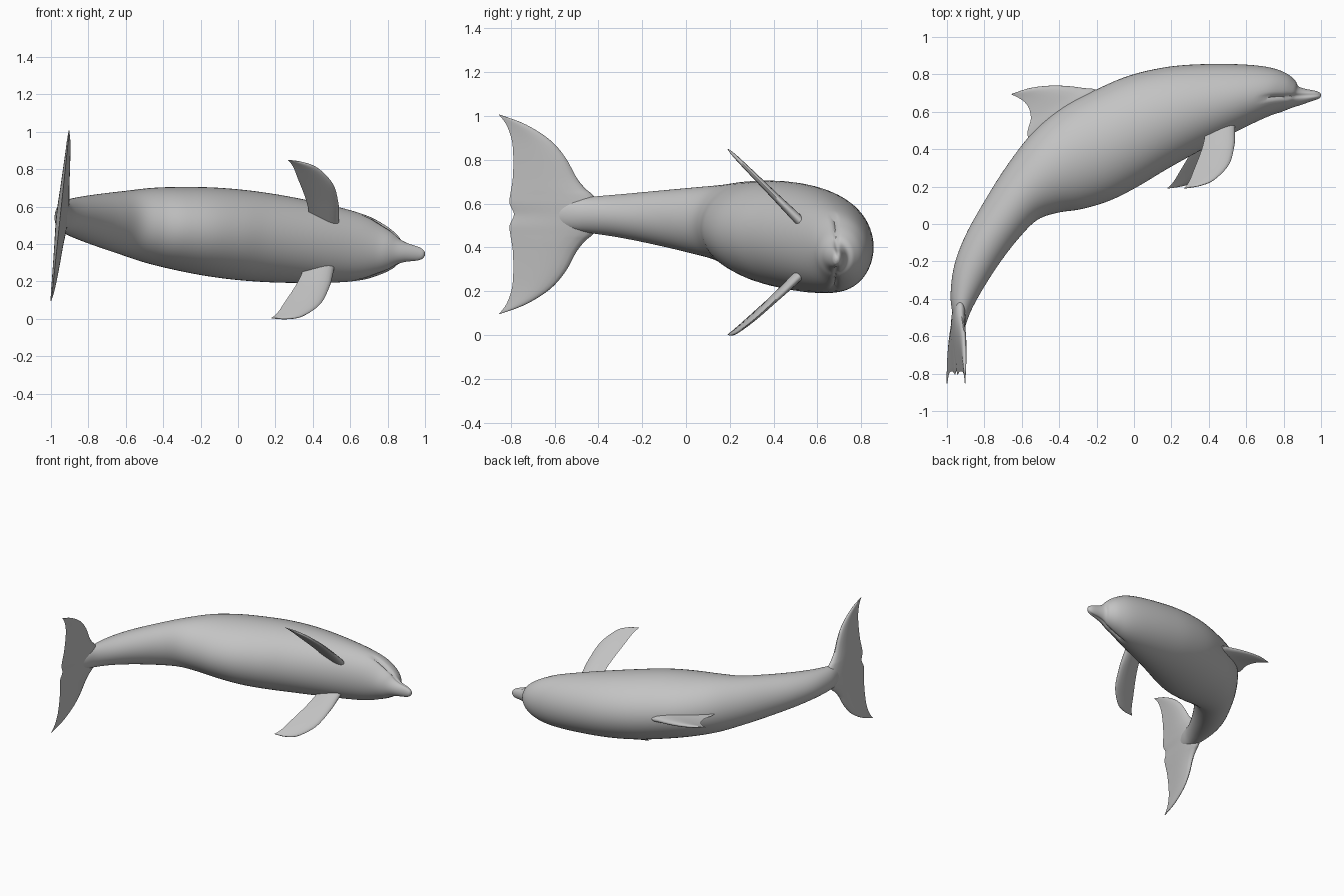
import bpy, bmesh, math
from mathutils import Vector

cube = bpy.data.objects.get("Cube")
if cube:
    bpy.data.objects.remove(cube)

skin = bpy.data.materials.new("soft_grey")
skin.use_nodes = True
skin.diffuse_color = (0.55, 0.55, 0.55, 1)
skin.node_tree.nodes["Principled BSDF"].inputs["Base Color"].default_value = (0.55, 0.55, 0.55, 1)

TILT = 0.106


def place(u, v, s):
    """Body plane (u, v) plus sideways offset s, with the whole animal rolled slightly."""
    return Vector((u + TILT * s, v, 0.45 - TILT * u + s))


def smooth_stations(rows, steps):
    """Catmull-Rom interpolation between rows of numbers."""
    out = []
    for i in range(len(rows) - 1):
        a, b, c, d = (rows[min(max(k, 0), len(rows) - 1)] for k in range(i - 1, i + 3))
        for j in range(steps):
            t = j / steps
            out.append([0.5 * (2 * q + (r - p) * t + (2 * p - 5 * q + 4 * r - w) * t ** 2
                               + (3 * q - p - 3 * r + w) * t ** 3)
                        for p, q, r, w in zip(a, b, c, d)])
    return out + [list(rows[-1])]


def loft(name, rings):
    bm = bmesh.new()
    loops = [[bm.verts.new(p) for p in ring] for ring in rings]
    n = len(loops[0])
    for a, b in zip(loops, loops[1:]):
        for i in range(n):
            bm.faces.new((a[i], a[(i + 1) % n], b[(i + 1) % n], b[i]))
    bm.faces.new(loops[0])
    bm.faces.new(loops[-1])
    bmesh.ops.recalc_face_normals(bm, faces=bm.faces)
    mesh = bpy.data.meshes.new(name)
    bm.to_mesh(mesh)
    bm.free()
    mesh.materials.append(skin)
    obj = bpy.data.objects.new(name, mesh)
    bpy.context.collection.objects.link(obj)
    for o in bpy.context.selected_objects:
        o.select_set(False)
    obj.select_set(True)
    bpy.context.view_layer.objects.active = obj
    bpy.ops.object.shade_smooth_by_angle(angle=math.radians(60))
    return obj


def fin(name, stations, thick_dir, steps=5, sides=20):
    """Aerofoil loft; station = leading u,v,s, trailing u,v,s, half thickness."""
    rings = []
    for row in smooth_stations(stations, steps):
        lead, trail, half = Vector(row[:3]), Vector(row[3:6]), max(row[6], 0.001)
        ring = []
        for i in range(sides):
            a = math.tau * i / sides
            p = lead.lerp(trail, (1 - math.cos(a)) / 2)
            p = p + Vector(thick_dir) * half * math.sin(a) * (1 + 0.75 * math.cos(a))
            ring.append(place(*p))
        rings.append(ring)
    return loft(name, rings)


# Body: back point u,v, belly point u,v, half width
body = [
    (1.0, .692, .998, .68, .008), (.993, .702, .988, .67, .024), (.97, .712, .96, .66, .038),
    (.91, .724, .89, .636, .052), (.877, .738, .84, .62, .07), (.86, .768, .79, .60, .098),
    (.81, .808, .73, .58, .132), (.72, .838, .64, .54, .17), (.58, .853, .52, .48, .197),
    (.38, .855, .34, .385, .22), (.18, .84, .17, .29, .235), (-.02, .795, .02, .20, .24),
    (-.2, .72, -.13, .125, .235), (-.38, .625, -.28, .08, .22), (-.54, .49, -.41, .06, .20),
    (-.68, .31, -.52, .02, .172), (-.8, .12, -.62, -.08, .147), (-.9, -.06, -.72, -.21, .122),
    (-.96, -.22, -.81, -.35, .1), (-.98, -.38, -.87, -.46, .084), (-.967, -.5, -.9, -.54, .07),
    (-.957, -.6, -.925, -.62, .05), (-.952, -.73, -.94, -.73, .025)]
SIDES = 56
rings = []
for du, dv, bu, bv, w in smooth_stations(body, 6):
    ring = []
    for i in range(SIDES):
        a = math.tau * i / SIDES
        k = (1 + math.cos(a)) / 2
        u, v = bu + (du - bu) * k, bv + (dv - bv) * k
        # shallow mouth crease along the side of the beak
        mouth = 0.675 + 0.05 * (u - 0.66)
        fade = min(max((u - 0.64) / 0.08, 0), 1)
        pinch = 1 - 0.14 * fade * math.exp(-((v - mouth) / 0.009) ** 2)
        ring.append(place(u, v, w * math.sin(a) * pinch))
    rings.append(ring)
loft("body", rings)

# Dorsal fin
fin("dorsal_fin", [
    (-.13, .64, 0, -.54, .40, 0, .03), (-.2, .715, 0, -.57, .48, 0, .024),
    (-.27, .727, 0, -.552, .56, 0, .019), (-.36, .738, 0, -.56, .615, 0, .015),
    (-.46, .739, 0, -.585, .652, 0, .011), (-.56, .726, 0, -.62, .676, 0, .007),
    (-.655, .695, 0, -.655, .692, 0, .001)], (0, 0, 1))

# Tail flukes: sideways offset, leading v, trailing v, half thickness
half = [(.05, -.40, -.805, .026), (.09, -.425, -.802, .024), (.12, -.46, -.797, .022),
        (.17, -.50, -.79, .019), (.26, -.55, -.788, .015), (.34, -.62, -.795, .011),
        (.41, -.73, -.82, .007), (.455, -.85, -.854, .001)]
span = [(-s, a, b, t) for s, a, b, t in reversed(half)] + [(0, -.40, -.785, .027)] + half
fin("tail_flukes", [(-.935 + .04 * (a + .4), a, s, -.95, b, s, t) for s, a, b, t in span], (1, 0, 0))

# Flippers: leading u,v, trailing u,v, half thickness
flipper = [(.53, .55, .37, .50, .02), (.523, .48, .35, .43, .017), (.513, .42, .325, .37, .014),
           (.475, .32, .285, .29, .011), (.39, .238, .258, .235, .008),
           (.31, .205, .238, .207, .005), (.225, .19, .223, .192, .001)]
for name, side in (("left_flipper", 1), ("right_flipper", -1)):
    rows = [(a, b, side * (.59 - b + TILT * a), c, d, side * (.59 - d + TILT * c), t)
            for a, b, c, d, t in flipper]
    fin(name, rows, (0, .7, .7 * side))
